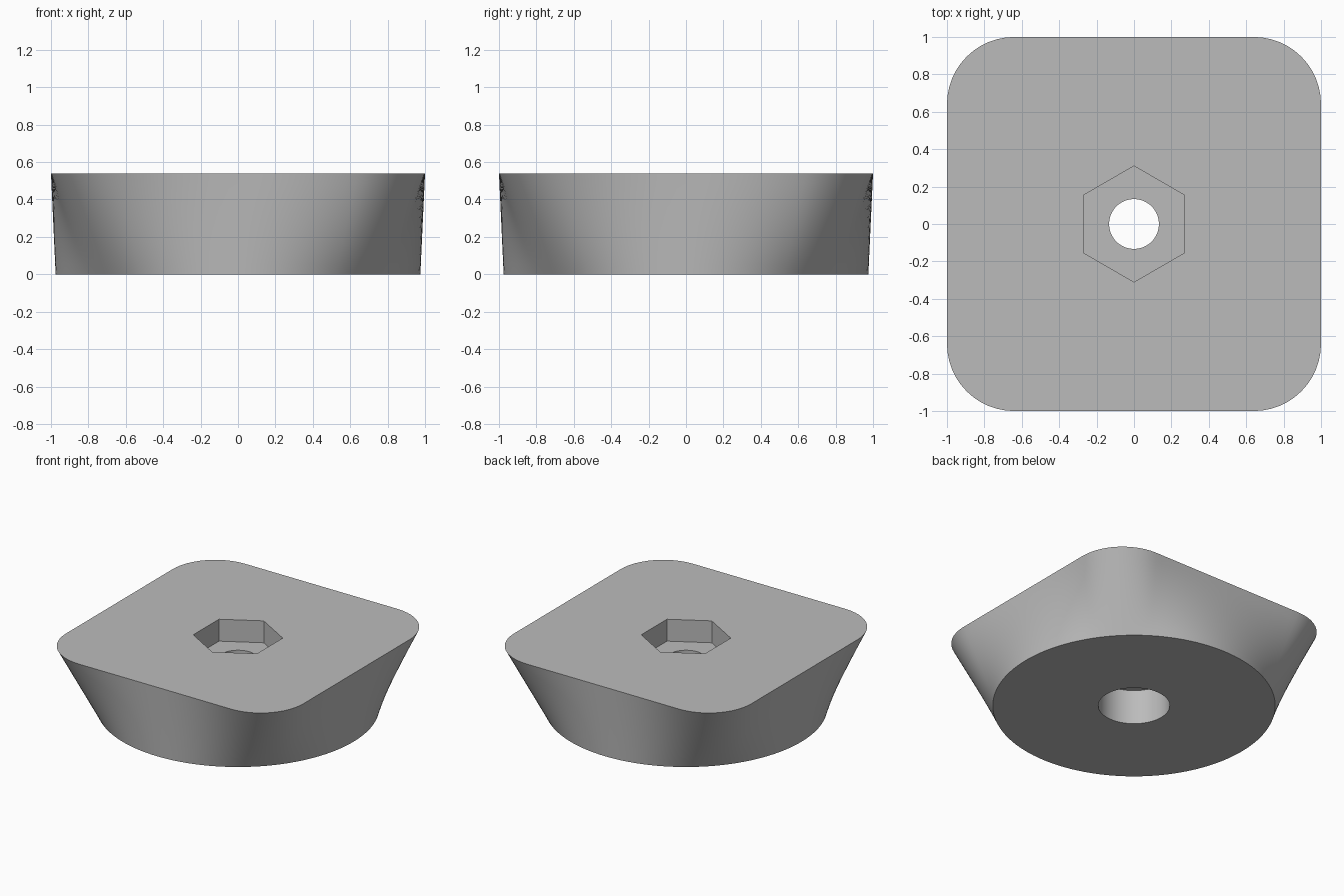
import bpy
import bmesh
from math import pi, sin, cos, atan2
from mathutils import Matrix, Vector

HEIGHT = 0.54
FOOT_RADIUS = 0.975
CORNER = 0.36
FLAT = 1 - CORNER
EDGE_STEPS, CORNER_STEPS, LAYERS = 24, 12, 10

cube = bpy.data.objects.get("Cube")
if cube:
    bpy.data.objects.remove(cube)

grey = bpy.data.materials.new("plain grey")
grey.use_nodes = True
colour = (0.5, 0.5, 0.5, 1)
grey.diffuse_color = colour
grey.node_tree.nodes["Principled BSDF"].inputs["Base Color"].default_value = colour


def make_object(name, bm):
    bmesh.ops.recalc_face_normals(bm, faces=bm.faces)
    mesh = bpy.data.meshes.new(name)
    bm.to_mesh(mesh)
    bm.free()
    mesh.materials.append(grey)
    obj = bpy.data.objects.new(name, mesh)
    bpy.context.collection.objects.link(obj)
    return obj


def outlines():
    """Matching points of the round foot and the rounded square top."""
    foot, top = [], []
    bend = atan2(FLAT, 1)
    for quarter in range(4):
        turn = Matrix.Rotation(quarter * pi / 2, 3, 'Z')
        pairs = []
        # Straight side
        for i in range(EDGE_STEPS):
            t = 2 * i / EDGE_STEPS - 1
            pairs.append((t * bend, (1, t * FLAT, HEIGHT)))
        # Rounded corner
        for i in range(CORNER_STEPS):
            t = i / CORNER_STEPS
            a = t * pi / 2
            pairs.append((bend + t * (pi / 2 - 2 * bend),
                          (FLAT + CORNER * cos(a), FLAT + CORNER * sin(a), HEIGHT)))
        for angle, point in pairs:
            foot.append(turn @ Vector((FOOT_RADIUS * cos(angle), FOOT_RADIUS * sin(angle), 0)))
            top.append(turn @ Vector(point))
    return foot, top


# Body: round foot lofted up to a rounded square
bm = bmesh.new()
foot, top = outlines()
rings = [[bm.verts.new(a.lerp(b, k / LAYERS)) for a, b in zip(foot, top)]
         for k in range(LAYERS + 1)]
for low, high in zip(rings, rings[1:]):
    for i in range(len(low)):
        bm.faces.new((low[i - 1], low[i], high[i], high[i - 1]))
bm.faces.new(rings[0])
bm.faces.new(rings[-1])
body = make_object("foot_body", bm)


def cut(name, sides, radius, z0, z1):
    """Remove an upright prism from the body."""
    bm = bmesh.new()
    place = Matrix.Translation((0, 0, (z0 + z1) / 2)) @ Matrix.Rotation(pi / 2, 4, 'Z')
    bmesh.ops.create_cone(bm, cap_ends=True, segments=sides, radius1=radius,
                          radius2=radius, depth=z1 - z0, matrix=place)
    # Point a corner along the y axis
    first = max(bm.verts, key=lambda v: v.co.y).co
    bmesh.ops.rotate(bm, verts=bm.verts, cent=(0, 0, 0),
                     matrix=Matrix.Rotation(pi / 2 - atan2(first.y, first.x), 3, 'Z'))
    cutter = make_object(name, bm)
    cutter.hide_render = True
    mod = body.modifiers.new(name, 'BOOLEAN')
    mod.operation = 'DIFFERENCE'
    mod.solver = 'EXACT'
    mod.object = cutter
    bpy.context.view_layer.objects.active = body
    bpy.ops.object.modifier_apply(modifier=mod.name)
    bpy.data.objects.remove(cutter)


# Hexagonal nut pocket, bolt hole and wide recess underneath
cut("nut_pocket", 6, 0.31, 0.373, 0.8)
cut("bolt_hole", 64, 0.133, -0.2, 0.8)
cut("lower_recess", 64, 0.247, -0.2, 0.263)

bpy.ops.object.select_all(action='DESELECT')
body.select_set(True)
bpy.context.view_layer.objects.active = body
bpy.ops.object.shade_smooth_by_angle(angle=pi / 6)
